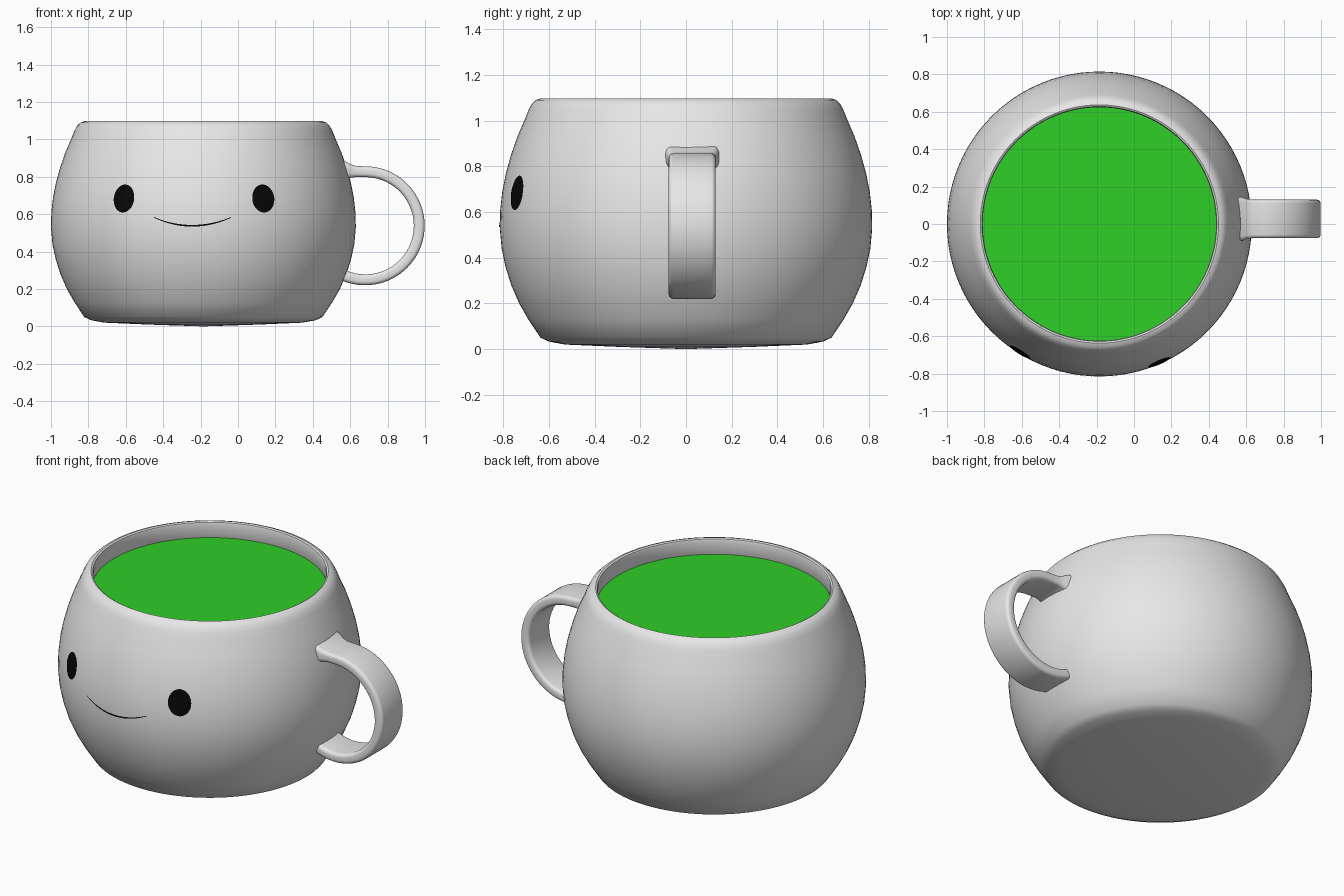
import bpy, bmesh, math
from mathutils import Vector

if "Cube" in bpy.data.objects:
    bpy.data.objects.remove(bpy.data.objects["Cube"])

CX = -0.185            # axis of the cup
SEG = 96


def material(name, rgb):
    m = bpy.data.materials.new(name)
    m.diffuse_color = (*rgb, 1)
    m.use_nodes = True
    m.node_tree.nodes["Principled BSDF"].inputs["Base Color"].default_value = m.diffuse_color
    return m


CERAMIC = material("pale_ceramic", (0.8, 0.8, 0.8))
GREEN = material("green_drink", (0.028, 0.62, 0.02))
BLACK = material("black_paint", (0.002, 0.002, 0.002))


def make(name, verts, faces, mat, angle=40, recalc=True):
    me = bpy.data.meshes.new(name)
    me.from_pydata(verts, [], faces)
    if recalc:
        bm = bmesh.new()
        bm.from_mesh(me)
        bmesh.ops.recalc_face_normals(bm, faces=bm.faces)
        bm.to_mesh(me)
        bm.free()
    me.materials.append(mat)
    ob = bpy.data.objects.new(name, me)
    bpy.context.collection.objects.link(ob)
    bpy.ops.object.select_all(action='DESELECT')
    ob.select_set(True)
    bpy.context.view_layer.objects.active = ob
    bpy.ops.object.shade_smooth_by_angle(angle=math.radians(angle))
    return ob


def lathe(name, profile, mat):
    """Revolve (radius, z) points; radius 0 becomes a single pole."""
    verts, rows, faces = [], [], []
    for r, z in profile:
        n = 1 if r == 0 else SEG
        rows.append([len(verts) + i for i in range(n)])
        for i in range(n):
            a = math.tau * i / SEG
            verts.append((CX + r * math.cos(a), r * math.sin(a), z))
    for p, q in zip(rows, rows[1:]):
        for i in range(SEG):
            j = (i + 1) % SEG
            f = [p[i % len(p)], p[j % len(p)], q[j % len(q)], q[i % len(q)]]
            faces.append(list(dict.fromkeys(f)))
    return make(name, verts, faces, mat)


# Cup: rounded wall, rolled rim and hollow inside
WALL = [(0.637, 0.05), (0.69, 0.13), (0.73, 0.2), (0.765, 0.28), (0.79, 0.36),
        (0.807, 0.44), (0.815, 0.53), (0.813, 0.61), (0.804, 0.69),
        (0.788, 0.77), (0.766, 0.85), (0.738, 0.93), (0.708, 1.0),
        (0.69, 1.045), (0.675, 1.073), (0.657, 1.09)]
BASE = [(0, 0.0), (0.3, 0.01), (0.53, 0.02), (0.6, 0.033)]
INSIDE = [(0.637, 1.097), (0.628, 1.092), (0.624, 1.075), (0.632, 1.0),
          (0.69, 0.85), (0.75, 0.6), (0.72, 0.35), (0.6, 0.12), (0, 0.1)]
lathe("cup_body", BASE + WALL + INSIDE, CERAMIC)

# Drink surface
lathe("drink", [(0, 1.0), (0.631, 1.0)], GREEN)


# Painted face, wrapped onto the wall
def on_wall(angle, z, lift=0.004):
    for (r0, z0), (r1, z1) in zip(WALL, WALL[1:]):
        if z0 <= z <= z1:
            r = r0 + (r1 - r0) * (z - z0) / (z1 - z0) + lift
            return (CX + r * math.sin(angle), -r * math.cos(angle), z)


FACE = math.radians(-4.2)   # the face is turned slightly to the left


def eye(name, side):
    a0, n, rings = FACE + side * math.radians(27.6), 40, 4
    verts, faces = [on_wall(a0, 0.684)], []
    for k in range(1, rings + 1):
        for i in range(n):
            t = math.tau * i / n
            s = k / rings
            verts.append(on_wall(a0 + s * 0.064 / 0.806 * math.cos(t),
                                 0.684 + s * 0.075 * math.sin(t)))
    for i in range(n):
        j = (i + 1) % n
        faces.append((0, 1 + i, 1 + j))
        for k in range(rings - 1):
            b, c = 1 + k * n, 1 + (k + 1) * n
            faces.append((b + i, c + i, c + j, b + j))
    make(name, verts, faces, BLACK, recalc=False)


eye("left_eye", -1)
eye("right_eye", 1)

verts, M = [], 32
for i in range(M + 1):
    u = 2 * i / M - 1
    z = 0.538 + 0.045 * u * u
    half = 0.0045 * (1 - 0.6 * u * u)
    for s in (-1, 1):
        verts.append(on_wall(FACE + u * 0.256, z + s * half, 0.003))
make("mouth", verts, [(2 * i, 2 * i + 2, 2 * i + 3, 2 * i + 1) for i in range(M)],
     BLACK, recalc=False)

# Handle: rounded flat strap swept round an arc, flared where it joins on top
HX, HZ, HR, HY = 0.68, 0.538, 0.289, 0.027
path = [(0.53, 0.832, 1.2, 2.2), (0.578, 0.832, 1.13, 1.65),
        (0.60, 0.83, 1.05, 1.25), (0.635, 0.828, 1, 1)]
for i in range(41):
    a = math.radians(90 - 208 * i / 40)
    path.append((HX + HR * math.cos(a), HZ + HR * math.sin(a), 1, 1))

section = []                # (across, thickness) rounded rectangle
for sx, sy, start in ((1, 1, 0), (-1, 1, 90), (-1, -1, 180), (1, -1, 270)):
    for k in range(5):
        t = math.radians(start + 22.5 * k)
        section.append((sx * 0.083 + 0.02 * math.cos(t),
                        sy * 0.009 + 0.02 * math.sin(t)))

verts, faces, N = [], [], len(section)
for i, (x, z, w, h) in enumerate(path):
    p, q = path[max(i - 1, 0)], path[min(i + 1, len(path) - 1)]
    d = Vector((q[0] - p[0], q[1] - p[1])).normalized()
    for across, thick in section:
        verts.append((x - d.y * thick * h, HY + across * w, z + d.x * thick * h))
for i in range(len(path) - 1):
    for k in range(N):
        m = (k + 1) % N
        faces.append((i * N + k, i * N + m, (i + 1) * N + m, (i + 1) * N + k))
faces.append(tuple(range(N)))
faces.append(tuple(range(len(verts) - N, len(verts))))
make("handle", verts, faces, CERAMIC, angle=50)
